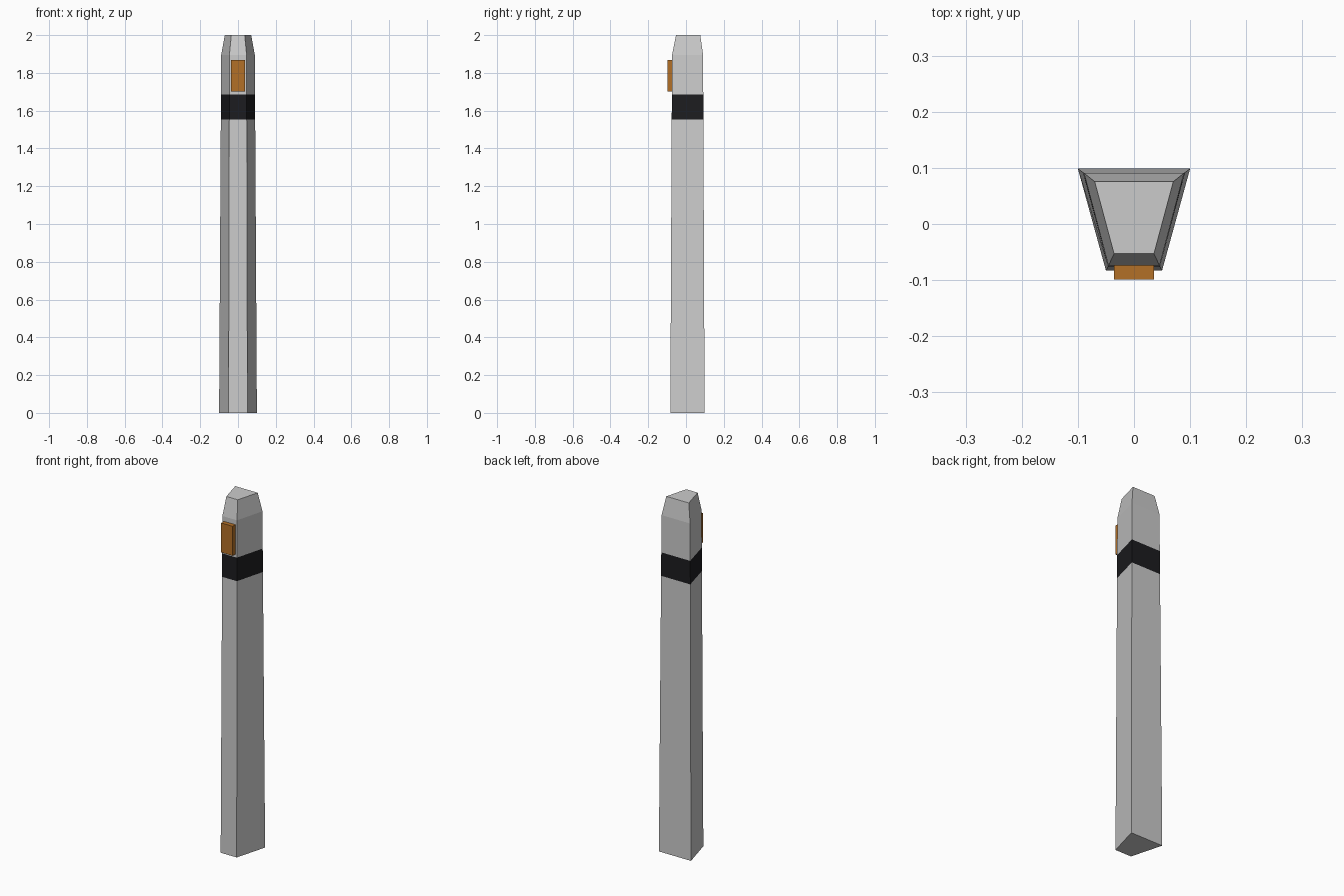
import bpy, bmesh

if "Cube" in bpy.data.objects:
    bpy.data.objects.remove(bpy.data.objects["Cube"])

def material(name, rgb):
    m = bpy.data.materials.new(name)
    m.diffuse_color = (*rgb, 1)
    m.use_nodes = True
    m.node_tree.nodes["Principled BSDF"].inputs["Base Color"].default_value = m.diffuse_color
    return m

def finish(bm, name, mat=None):
    bmesh.ops.recalc_face_normals(bm, faces=bm.faces)
    me = bpy.data.meshes.new(name)
    bm.to_mesh(me)
    bm.free()
    ob = bpy.data.objects.new(name, me)
    bpy.context.collection.objects.link(ob)
    if mat:
        me.materials.append(mat)
    return ob

# Trapezoid section: (z, back half width, back y, front half width, front y)
BASE = (0.0, 0.10, 0.0985, 0.05, -0.083)
SHOULDER = (1.895, 0.089, 0.0905, 0.0455, -0.074)
TIP = (2.0, 0.07, 0.0755, 0.0355, -0.053)

def section(z):
    t = z / SHOULDER[0]
    return tuple(a + (b - a) * t for a, b in zip(BASE, SHOULDER))

def loft(name, sections, cap_bottom=False, cap_top=False, mat=None):
    bm = bmesh.new()
    rings = []
    for z, bw, by, fw, fy in sections:
        pts = ((-fw, fy), (fw, fy), (bw, by), (-bw, by))
        rings.append([bm.verts.new((x, y, z)) for x, y in pts])
    for lo, hi in zip(rings, rings[1:]):
        for i in range(4):
            j = (i + 1) % 4
            bm.faces.new((lo[i], lo[j], hi[j], hi[i]))
    if cap_bottom:
        bm.faces.new(rings[0][::-1])
    if cap_top:
        bm.faces.new(rings[-1])
    ob = finish(bm, name, mat)
    # Open sleeves need explicit outward normals
    if ob.data.polygons[0].normal.y > 0:
        ob.data.flip_normals()
    return ob

# Tapered post, black band and chamfered head share one outline
black = material("black", (0.012, 0.012, 0.014))
loft("post_shaft", [section(0), section(1.553)], cap_bottom=True)
loft("black_band", [section(1.553), section(1.685)], mat=black)
loft("post_head", [section(1.685), SHOULDER, TIP], cap_top=True)

# Orange reflector on the front face
orange = material("orange", (0.45, 0.16, 0.02))
bm = bmesh.new()
bmesh.ops.create_cube(bm, size=1)
bmesh.ops.scale(bm, vec=(0.072, 0.0265, 0.166), verts=bm.verts)
bmesh.ops.translate(bm, vec=(0, -0.08525, 1.785), verts=bm.verts)
finish(bm, "front_reflector", orange)
